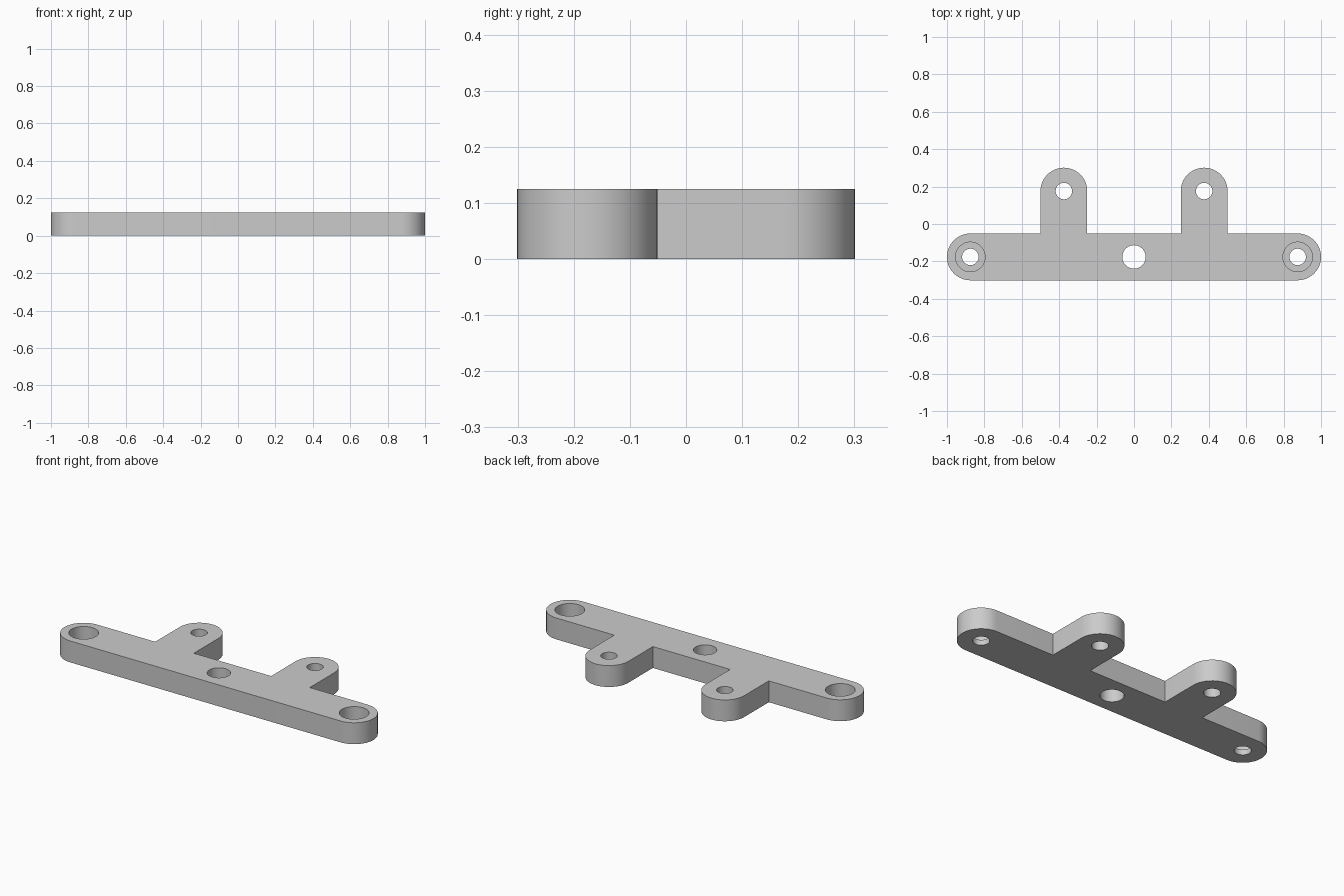
import bpy, bmesh, math

cube = bpy.data.objects.get("Cube")
if cube:
    bpy.data.objects.remove(cube, do_unlink=True)

THICK = 0.125
RADIUS = 0.125
BAR_Y, TAB_Y = -0.176, 0.176
BAR_BACK = BAR_Y + RADIUS
END_X, TAB_X = 0.875, 0.375
SEGMENTS = 48

grey = bpy.data.materials.new("plain grey")
grey.use_nodes = True
colour = (0.6, 0.6, 0.6, 1)
grey.diffuse_color = colour
grey.node_tree.nodes["Principled BSDF"].inputs["Base Color"].default_value = colour


def arc(cx, cy, r, start, end, steps):
    angles = [math.radians(start + (end - start) * i / steps) for i in range(steps + 1)]
    return [(cx + r * math.cos(a), cy + r * math.sin(a)) for a in angles]


def stack(bm, rings):
    """Join matching (outline, height) rings into one closed solid."""
    loops = [[bm.verts.new((x, y, z)) for x, y in pts] for pts, z in rings]
    for low, high in zip(loops, loops[1:]):
        for i in range(len(low)):
            j = (i + 1) % len(low)
            bm.faces.new((low[i], low[j], high[j], high[i]))
    bm.faces.new(loops[0][::-1])
    bm.faces.new(loops[-1])


def make_object(name, bm):
    mesh = bpy.data.meshes.new(name)
    bm.to_mesh(mesh)
    bm.free()
    mesh.materials.append(grey)
    obj = bpy.data.objects.new(name, mesh)
    bpy.context.collection.objects.link(obj)
    return obj


# Bar with rounded ends and two rounded tabs, mirrored across x
half = arc(END_X, BAR_Y, RADIUS, -90, 90, SEGMENTS // 2)
half.append((TAB_X + RADIUS, BAR_BACK))
half += arc(TAB_X, TAB_Y, RADIUS, 0, 180, SEGMENTS // 2)
half.append((TAB_X - RADIUS, BAR_BACK))
outline = half + [(-x, y) for x, y in reversed(half)]
bm = bmesh.new()
stack(bm, [(outline, 0), (outline, THICK)])
bracket = make_object("mounting_bracket", bm)

# Hole cutters: plain centre and tab holes, counterbored end holes
LOW, HIGH, FLOOR = -0.05, THICK + 0.05, 0.031
plain = [(0.044, LOW), (0.044, HIGH)]
centre = [(0.0625, LOW), (0.0625, HIGH)]
bored = [(0.044, LOW), (0.044, FLOOR), (0.079, FLOOR), (0.079, HIGH)]
bm = bmesh.new()
holes = [(0, BAR_Y, centre)]
for side in (-1, 1):
    holes += [(side * TAB_X, TAB_Y, plain), (side * END_X, BAR_Y, bored)]
for x, y, profile in holes:
    stack(bm, [(arc(x, y, r, 0, 360, SEGMENTS)[:-1], z) for r, z in profile])
cutter = make_object("hole_cutter", bm)
cutter.hide_render = True

# Cut the holes, then keep edges crisp and walls smooth
cut = bracket.modifiers.new("holes", "BOOLEAN")
cut.operation = "DIFFERENCE"
cut.solver = "EXACT"
cut.object = cutter
for obj in bpy.context.selected_objects:
    obj.select_set(False)
bpy.context.view_layer.objects.active = bracket
bracket.select_set(True)
bpy.ops.object.modifier_apply(modifier=cut.name)
bpy.data.objects.remove(cutter, do_unlink=True)
bpy.ops.object.shade_smooth_by_angle(angle=math.radians(30))
